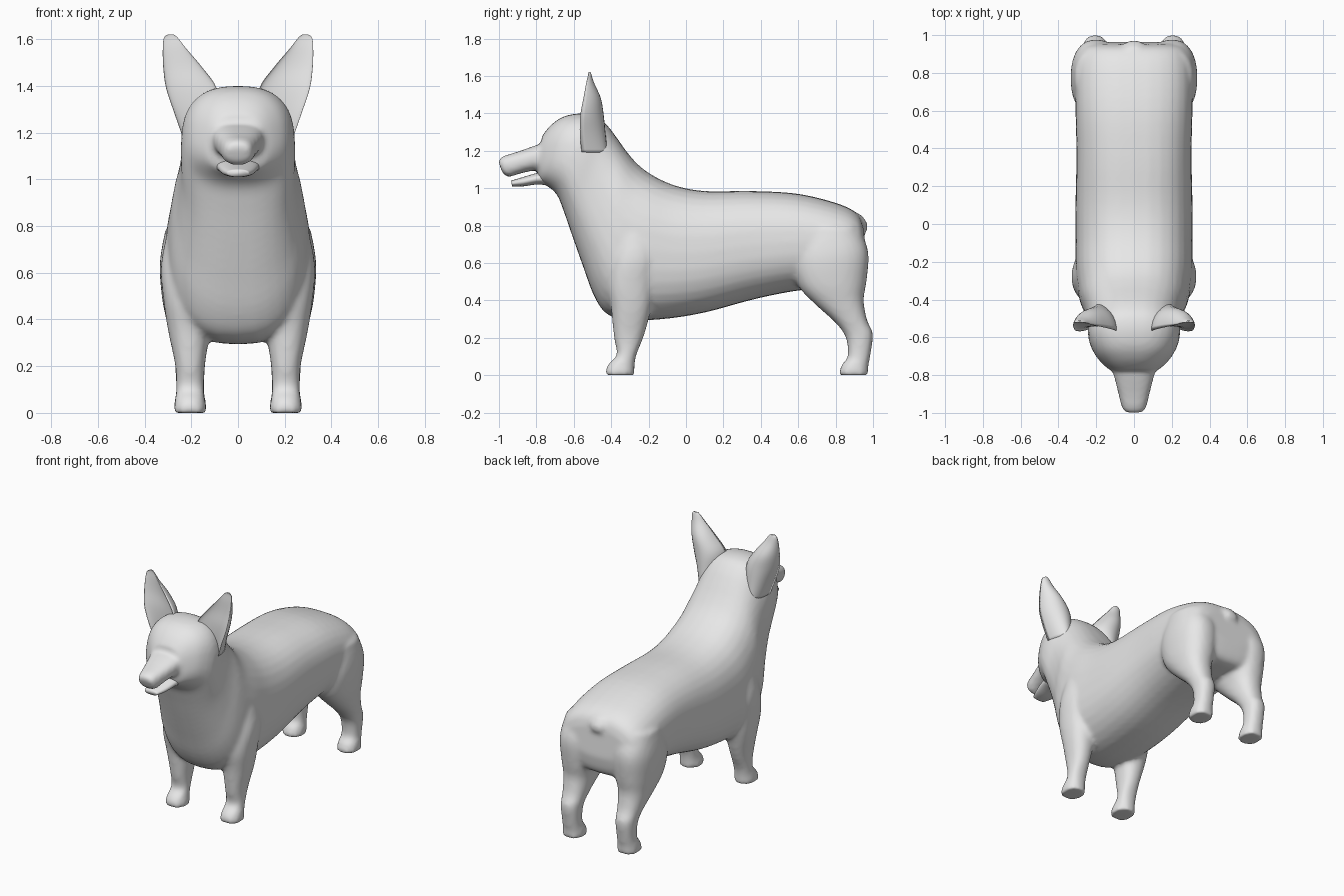
import bpy
import bmesh
from math import sin, cos, pi, copysign
from mathutils import Vector

default_cube = bpy.data.objects.get("Cube")
if default_cube:
    bpy.data.objects.remove(default_cube, do_unlink=True)

# One plain coat colour
coat = bpy.data.materials.new("plain light grey")
coat.use_nodes = True
coat.diffuse_color = (.8, .8, .8, 1)
coat.node_tree.nodes["Principled BSDF"].inputs["Base Color"].default_value = coat.diffuse_color

SIDES = 32
STEPS = 4


def spline(p, q, r, s, t):
    """Smooth interpolation from q to r."""
    return q + (r - p) * t / 2 + (p * 2 - q * 5 + r * 4 - s) * t * t / 2 \
        + (q * 3 - p - r * 3 + s) * t ** 3 / 2


def refine(rings):
    """Insert smoothly interpolated rings between the given ones."""
    keys = [Vector(ring) for ring in rings]
    last = len(keys) - 1
    result = []
    for i in range(last):
        around = [keys[min(max(i + k, 0), last)] for k in (-1, 0, 1, 2)]
        result += [spline(*around, step / STEPS) for step in range(STEPS)]
    return result + [keys[last]]


def loft(name, rings, side=1, square=2.3, middle=.5):
    """Skin rings given as first edge (y, z), second edge (y, z), centre x, half width."""
    bm = bmesh.new()
    previous = None
    for ay, az, by, bz, x, width in refine(rings):
        first, second = Vector((0, ay, az)), Vector((0, by, bz))
        centre = first.lerp(second, middle)
        loop = []
        for k in range(SIDES):
            angle = 2 * pi * k / SIDES
            c, s = (copysign(abs(f) ** (2 / square), f) for f in (cos(angle), sin(angle)))
            point = centre.lerp(first if c > 0 else second, abs(c))
            loop.append(bm.verts.new((side * (x + s * width), point.y, point.z)))
        if previous:
            for k in range(SIDES):
                n = (k + 1) % SIDES
                bm.faces.new((previous[k], previous[n], loop[n], loop[k]))
        else:
            bm.faces.new(loop)
        previous = loop
    bm.faces.new(previous)
    bmesh.ops.recalc_face_normals(bm, faces=bm.faces)
    for face in bm.faces:
        face.smooth = True
    mesh = bpy.data.meshes.new(name)
    bm.to_mesh(mesh)
    bm.free()
    mesh.materials.append(coat)
    obj = bpy.data.objects.new(name, mesh)
    bpy.context.collection.objects.link(obj)
    return obj


# Trunk, neck and skull: top edge, bottom edge, centre x, half width
trunk = loft("body", [
    (.95, .79, .965, .6, 0, .2),
    (.92, .86, .93, .48, 0, .28),
    (.82, .915, .8, .46, 0, .31),
    (.6, .97, .62, .455, 0, .31),
    (.35, .985, .38, .41, 0, .305),
    (.1, .985, .1, .335, 0, .31),
    (-.06, 1.015, -.12, .3, 0, .31),
    (-.18, 1.07, -.3, .295, 0, .31),
    (-.26, 1.13, -.42, .325, 0, .3),
    (-.32, 1.2, -.49, .42, 0, .285),
    (-.37, 1.27, -.55, .58, 0, .26),
    (-.42, 1.335, -.61, .75, 0, .245),
    (-.48, 1.385, -.655, .88, 0, .245),
    (-.56, 1.4, -.69, .965, 0, .235),
    (-.65, 1.385, -.74, 1.01, 0, .2),
    (-.72, 1.34, -.78, 1.03, 0, .15),
    (-.77, 1.28, -.79, 1.06, 0, .11),
], square=2.5)

# Upper muzzle
muzzle = loft("muzzle", [
    (-.7, 1.26, -.7, 1.1, 0, .13),
    (-.8, 1.23, -.78, 1.1, 0, .11),
    (-.9, 1.195, -.88, 1.08, 0, .085),
    (-.98, 1.17, -.95, 1.06, 0, .066),
    (-1.005, 1.145, -.98, 1.08, 0, .05),
], square=2.6)

# Lower jaw, kept apart so the mouth stays open
loft("lower_jaw", [
    (-.68, 1.1, -.68, 1, 0, .1),
    (-.78, 1.085, -.78, 1.02, 0, .09),
    (-.87, 1.06, -.87, 1.01, 0, .07),
    (-.935, 1.04, -.93, 1.01, 0, .045),
])

# Short tail
tail = loft("tail", [
    (.88, .84, .93, .865, 0, .05),
    (.9, .8, .968, .815, 0, .058),
    (.91, .765, .97, .77, 0, .045),
])

# Legs: front edge, back edge, centre x, half width
front_leg = [
    (-.36, .78, -.18, .8, .2, .1),
    (-.4, .62, -.15, .64, .215, .115),
    (-.42, .48, -.165, .5, .215, .105),
    (-.4, .35, -.185, .36, .21, .09),
    (-.385, .2, -.225, .21, .205, .064),
    (-.37, .11, -.265, .11, .205, .06),
    (-.415, .06, -.275, .05, .205, .064),
    (-.432, .02, -.275, .02, .205, .07),
    (-.432, 0, -.275, 0, .205, .07),
]
hind_leg = [
    (.62, .78, .92, .8, .19, .12),
    (.57, .62, .975, .66, .2, .135),
    (.6, .48, .965, .5, .2, .125),
    (.69, .38, .95, .4, .205, .1),
    (.8, .28, .97, .29, .205, .077),
    (.855, .2, 1, .22, .205, .065),
    (.865, .1, .985, .1, .205, .06),
    (.835, .06, .975, .05, .205, .066),
    (.82, .02, .975, .02, .205, .07),
    (.82, 0, .975, 0, .205, .07),
]
# Ears: dished front, rounded back
ear = [
    (-.53, 1.19, -.42, 1.19, .18, .06),
    (-.54, 1.29, -.43, 1.29, .185, .09),
    (-.54, 1.39, -.44, 1.39, .2, .108),
    (-.53, 1.48, -.455, 1.48, .237, .083),
    (-.525, 1.56, -.49, 1.56, .272, .05),
    (-.52, 1.605, -.505, 1.605, .287, .03),
    (-.52, 1.62, -.51, 1.62, .288, .012),
]

joined = [trunk, muzzle, tail]
for side, label in ((1, "left"), (-1, "right")):
    joined.append(loft("front_leg_" + label, front_leg, side))
    joined.append(loft("hind_leg_" + label, hind_leg, side))
    loft("ear_" + label, ear, side, square=2, middle=-.25)

# Fuse the trunk, muzzle, tail and legs into one smooth skin
bpy.ops.object.select_all(action="DESELECT")
for part in joined:
    part.select_set(True)
bpy.context.view_layer.objects.active = trunk
bpy.ops.object.join()
remesh = trunk.modifiers.new("fuse", "REMESH")
remesh.mode = "VOXEL"
remesh.voxel_size = .014
remesh.use_smooth_shade = True
soften = trunk.modifiers.new("soften", "SMOOTH")
soften.factor = .5
soften.iterations = 8
